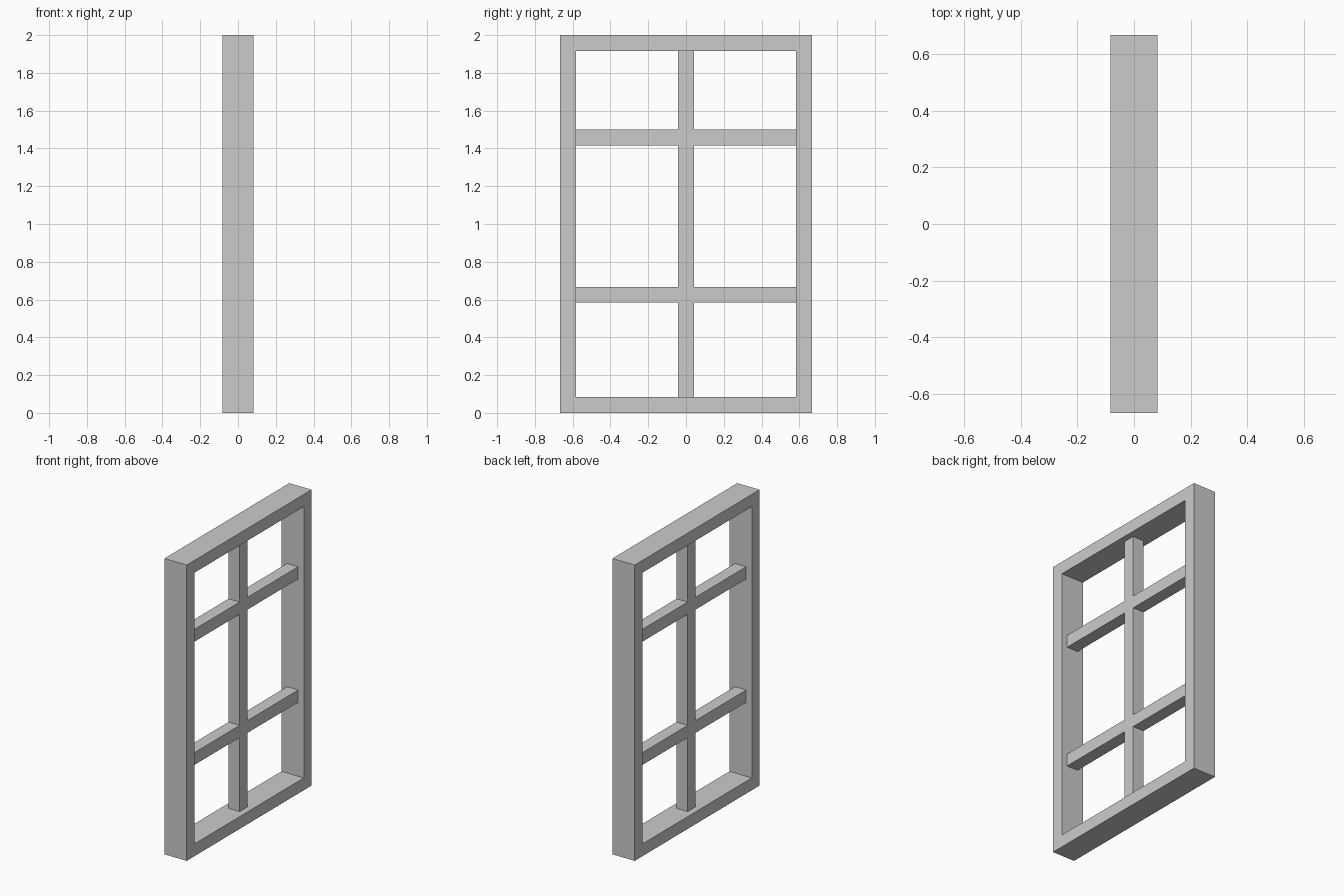
import bpy
import bmesh

if "Cube" in bpy.data.objects:
    bpy.data.objects.remove(bpy.data.objects["Cube"])

U = 1 / 24  # half a bar width


def cell_panel(name, ys, zs, filled, half_depth):
    """Extrude the filled cells of a y-z grid into one clean closed solid."""
    bm = bmesh.new()
    grid = [[bm.verts.new((-half_depth, y, z)) for z in zs] for y in ys]
    for i in range(len(ys) - 1):
        for j in range(len(zs) - 1):
            if filled(i, j):
                bm.faces.new((grid[i][j], grid[i][j + 1],
                              grid[i + 1][j + 1], grid[i + 1][j]))
    bmesh.ops.delete(bm, geom=[v for v in bm.verts if not v.link_faces],
                     context='VERTS')
    res = bmesh.ops.extrude_face_region(bm, geom=bm.faces[:],
                                        use_keep_orig=True)
    moved = [g for g in res["geom"] if isinstance(g, bmesh.types.BMVert)]
    bmesh.ops.translate(bm, verts=moved, vec=(2 * half_depth, 0, 0))
    bmesh.ops.recalc_face_normals(bm, faces=bm.faces[:])
    mesh = bpy.data.meshes.new(name)
    bm.to_mesh(mesh)
    bm.free()
    obj = bpy.data.objects.new(name, mesh)
    bpy.context.collection.objects.link(obj)
    return obj


# Outer frame: a ring of cells around one open middle
cell_panel("window_frame",
           [-16 * U, -14 * U, 14 * U, 16 * U],
           [0, 2 * U, 46 * U, 48 * U],
           lambda i, j: (i, j) != (1, 1), 2 * U)

# Glazing bars: one upright crossed by two horizontals, half as deep
cell_panel("glazing_bars",
           [-14 * U, -U, U, 14 * U],
           [2 * U, 14 * U, 16 * U, 34 * U, 36 * U, 46 * U],
           lambda i, j: i == 1 or j in (1, 3), U)
